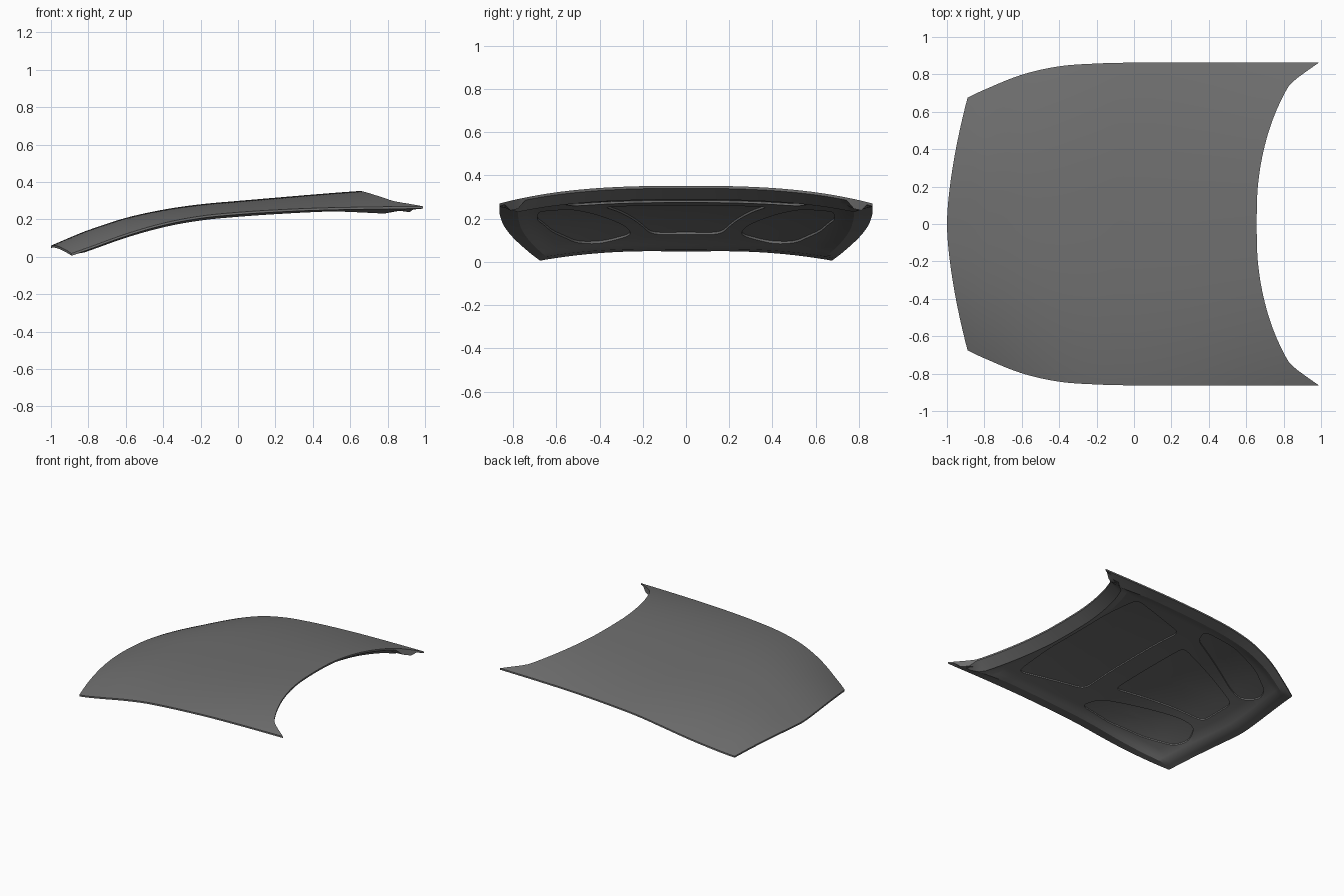
import bpy, bmesh, math

if "Cube" in bpy.data.objects:
    bpy.data.objects.remove(bpy.data.objects["Cube"])

# profile tables: station x, then value
SX = [-1.0, -0.89, -0.8, -0.6, -0.4, -0.2, 0.0, 0.2, 0.4, 0.65, 0.8, 1.0]
CENTRE_Z = [.06, .107, .143, .208, .252, .281, .299, .316, .333, .352, .361, .372]
EDGE_Z = [-.03, .018, .05, .122, .18, .218, .238, .251, .26, .266, .268, .27]
HALF_W = [.61, .675, .718, .798, .843, .858, .863, .864, .864, .864, .864, .864]
REAR_V = [0, .23, .44, .64, .82, .88, 1]
REAR_X = [.655, .662, .69, .74, .81, .848, .99]


def curve(xs, ys, x):
    """Smooth cubic interpolation through table points."""
    n = len(xs)
    x = max(xs[0], min(xs[-1], x))
    i = max(k for k in range(n - 1) if x >= xs[k])
    def slope(k):
        a, b = max(k - 1, 0), min(k + 1, n - 1)
        return (ys[b] - ys[a]) / (xs[b] - xs[a])
    w = xs[i + 1] - xs[i]
    t = (x - xs[i]) / w
    return ((2*t**3 - 3*t*t + 1) * ys[i] + (t**3 - 2*t*t + t) * w * slope(i)
            + (3*t*t - 2*t**3) * ys[i + 1] + (t**3 - t*t) * w * slope(i + 1))


def top_z(x, y):
    c, e, w = (curve(SX, t, x) for t in (CENTRE_Z, EDGE_Z, HALF_W))
    return c - (c - e) * min(1.05, abs(y) / w) ** 2.5


def plan(u, v):
    """u runs front to rear, v from side to side."""
    a = abs(v)
    front, rear = -1 + .11 * a ** 1.6, curve(REAR_V, REAR_X, a)
    return front + u * (rear - front), v * curve(SX, HALF_W, -.89 + 1.88 * u)


PANEL = .026


def depth(u, v):
    """Thickness below the skin: thin edge, lowered rim ridge, inner panel."""
    rear = (1 - u) / .05
    d = min((1 - abs(v)) / .1, u / .05, rear)
    ridge = .038 + .02 * max(0, min(1, 1 - (rear - 1) / 3))
    if d <= 1:
        h = .012 + (ridge - .012) * d
        if u > .999 and .87 < abs(v) < .97:      # rear corner gusset
            h = .045
        return h
    return ridge + (PANEL - ridge) * min(1, (d - 1) / .8)


def steps(a, b, n):
    return [a + (b - a) * i / n for i in range(n + 1)]


# hood: closed shell of outer skin, edge and ridged underside
U = [0, .025, .05, .07, .09] + steps(.09, .91, 40)[1:] + [.93, .95, .975, 1]
half = steps(0, .82, 22) + [.86, .9, .94, .97, 1]
V = [-v for v in half[:0:-1]] + half
bm = bmesh.new()
skin, under = [], []
for u in U:
    a, b = [], []
    for v in V:
        x, y = plan(u, v)
        z = top_z(x, y)
        a.append(bm.verts.new((x, y, z)))
        b.append(bm.verts.new((x, y, z - depth(u, v))))
    skin.append(a)
    under.append(b)
nu, nv = len(U), len(V)
for i in range(nu - 1):
    for j in range(nv - 1):
        for g in (skin, under):
            bm.faces.new((g[i][j], g[i + 1][j], g[i + 1][j + 1], g[i][j + 1]))
border = ([(0, j) for j in range(nv)] + [(i, nv - 1) for i in range(1, nu)]
          + [(nu - 1, j) for j in range(nv - 2, -1, -1)] + [(i, 0) for i in range(nu - 2, 0, -1)])
for (i, j), (k, l) in zip(border, border[1:] + border[:1]):
    bm.faces.new((skin[i][j], skin[k][l], under[k][l], under[i][j]))


def make(name, bm):
    bmesh.ops.recalc_face_normals(bm, faces=bm.faces)
    me = bpy.data.meshes.new(name)
    bm.to_mesh(me)
    bm.free()
    ob = bpy.data.objects.new(name, me)
    bpy.context.collection.objects.link(ob)
    return ob


hood = make("hood_panel", bm)
grey = bpy.data.materials.new("dark_grey_paint")
grey.diffuse_color = (.16, .16, .16, 1)
grey.use_nodes = True
grey.node_tree.nodes["Principled BSDF"].inputs["Base Color"].default_value = grey.diffuse_color
hood.data.materials.append(grey)


def rounded(pts, r):
    """Round polygon corners with small quadratic arcs, edges subdivided."""
    out = []
    n = len(pts)
    for i, p in enumerate(pts):
        ends = []
        for q in (pts[i - 1], pts[(i + 1) % n]):
            k = min(r / math.dist(p, q), .45)
            ends.append([p[c] + (q[c] - p[c]) * k for c in (0, 1)])
        a, b = ends
        for t in steps(0, 1, 5):
            out.append([(1-t)**2 * a[c] + 2*t*(1-t) * p[c] + t*t * b[c] for c in (0, 1)])
    full = []
    for p, q in zip(out, out[1:] + out[:1]):
        m = max(1, round(math.dist(p, q) / .06))
        full += [[p[c] + (q[c] - p[c]) * k / m for c in (0, 1)] for k in range(m)]
    return full


def pocket_cutter(name, pts):
    """Cutter whose upper side follows the panel, giving an even recess."""
    ring = rounded(pts, .06)
    n = len(ring)
    cx, cy = (sum(p[c] for p in ring) / n for c in (0, 1))
    bm = bmesh.new()
    caps = []
    for lift in (.01, -.04):
        rows = []
        for s in (1, .97, .8, .6, .4, .2):
            row = []
            for x, y in ring:
                x, y = cx + (x - cx) * s, cy + (y - cy) * s
                row.append(bm.verts.new((x, y, top_z(x, y) - PANEL + lift)))
            rows.append(row)
        mid = bm.verts.new((cx, cy, top_z(cx, cy) - PANEL + lift))
        for k in range(n):
            l = (k + 1) % n
            for a, b in zip(rows, rows[1:]):
                bm.faces.new((a[k], a[l], b[l], b[k]))
            bm.faces.new((rows[-1][k], rows[-1][l], mid))
        caps.append(rows[0])
    for k in range(n):
        l = (k + 1) % n
        bm.faces.new((caps[0][k], caps[0][l], caps[1][l], caps[1][k]))
    return make(name, bm)


# recessed pockets in the underside
side = [(-.08, .68), (-.35, .69), (-.6, .62), (-.79, .5), (-.83, .38), (-.77, .25), (-.66, .27), (-.14, .54)]
pockets = {
    "rear_pocket": [(.52, .66), (.52, -.66), (.02, -.52), (.02, .52)],
    "centre_pocket": [(-.14, .38), (-.14, -.38), (-.77, -.16), (-.77, .16)],
    "left_pocket": side,
    "right_pocket": [(x, -y) for x, y in side],
}
bpy.context.view_layer.objects.active = hood
for name, pts in pockets.items():
    cutter = pocket_cutter(name + "_cutter", pts)
    mod = hood.modifiers.new(name, 'BOOLEAN')
    mod.operation, mod.solver, mod.object = 'DIFFERENCE', 'EXACT', cutter
    bpy.ops.object.modifier_apply(modifier=mod.name)
    bpy.data.objects.remove(cutter)

bpy.ops.object.select_all(action='DESELECT')
hood.select_set(True)
bpy.ops.object.shade_smooth_by_angle(angle=math.radians(25))
